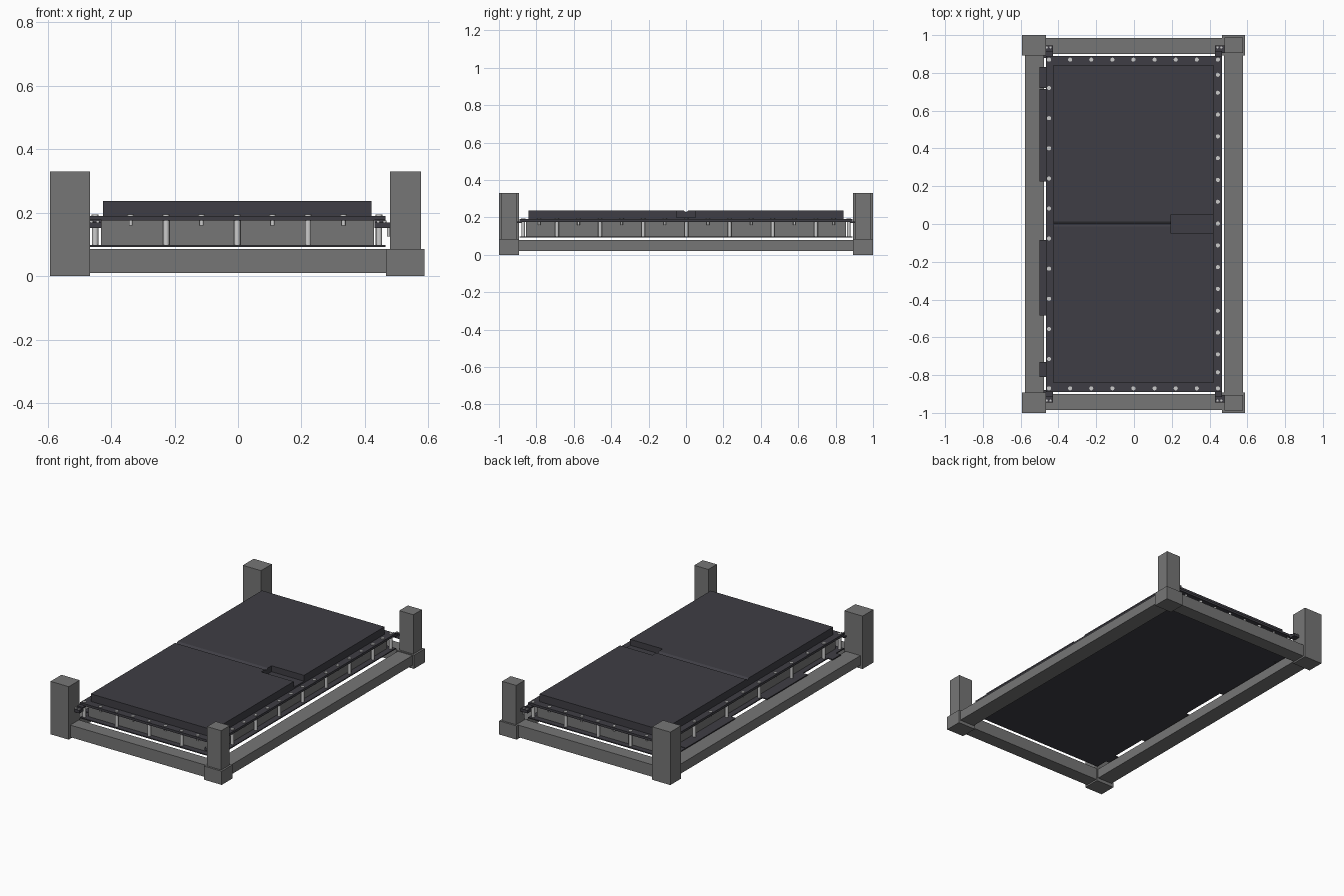
import bpy, bmesh, math
from mathutils import Matrix, Vector

if "Cube" in bpy.data.objects:
    bpy.data.objects.remove(bpy.data.objects["Cube"])


def material(name, rgb):
    m = bpy.data.materials.new(name)
    m.diffuse_color = (*rgb, 1)
    m.use_nodes = True
    m.node_tree.nodes["Principled BSDF"].inputs["Base Color"].default_value = m.diffuse_color
    return m


GREY = material("grey_steel", (0.18, 0.18, 0.18))
DARK = material("dark_charcoal", (0.049, 0.048, 0.058))
LIGHT = material("light_metal", (0.60, 0.60, 0.60))


def finish(bm, name, mat):
    me = bpy.data.meshes.new(name)
    bmesh.ops.recalc_face_normals(bm, faces=bm.faces)
    bm.to_mesh(me)
    bm.free()
    ob = bpy.data.objects.new(name, me)
    bpy.context.collection.objects.link(ob)
    me.materials.append(mat)
    return ob


def boxes(name, mat, *specs):
    """Each spec is (x0, x1, y0, y1, z0, z1)."""
    bm = bmesh.new()
    for x0, x1, y0, y1, z0, z1 in specs:
        c = Vector((x0 + x1, y0 + y1, z0 + z1)) / 2
        s = Matrix.Diagonal((x1 - x0, y1 - y0, z1 - z0, 1))
        bmesh.ops.create_cube(bm, size=1, matrix=Matrix.Translation(c) @ s)
    return finish(bm, name, mat)


def rods(name, mat, specs, sides=12):
    """Vertical cylinders, each spec is (x, y, radius, z0, z1)."""
    bm = bmesh.new()
    for x, y, r, z0, z1 in specs:
        bmesh.ops.create_cone(bm, cap_ends=True, segments=sides, radius1=r, radius2=r,
                              depth=z1 - z0, matrix=Matrix.Translation((x, y, (z0 + z1) / 2)))
    ob = finish(bm, name, mat)
    for p in ob.data.polygons:
        p.use_smooth = abs(p.normal.z) < 0.5
    for e in ob.data.edges:
        a, b = (ob.data.vertices[i].co for i in e.vertices)
        e.use_edge_sharp = abs(a.z - b.z) < 1e-5
    return ob


# Outer frame: beams and corner posts
for end, s in (("front", -1), ("back", 1)):
    ya, yb = sorted((s * 0.90, s * 0.985))
    boxes(end + "_beam", GREY, (-0.47, 0.47, ya, yb, 0.01, 0.085))
    ya, yb = sorted((s * 0.893, s * 1.0))
    boxes(end + "_left_post", GREY, (-0.592, -0.467, ya, yb, 0, 0.33))
    boxes(end + "_right_foot", GREY, (0.467, 0.588, ya, yb, 0, 0.085))
    ya, yb = sorted((s * 0.904, s * 0.988))
    boxes(end + "_right_post", GREY, (0.479, 0.576, ya, yb, 0.085, 0.33))
for side, s in (("left", -1), ("right", 1)):
    xa, xb = sorted((s * 0.476, s * 0.577))
    boxes(side + "_beam", GREY, (xa, xb, -0.894, 0.894, 0.02, 0.08))

# Tray: grey walls, dark top flange, dark bottom plate with side tabs
boxes("tray_walls", GREY, (-0.432, 0.428, -0.855, 0.855, 0.098, 0.176))
boxes("top_flange", DARK, (-0.467, 0.465, -0.89, 0.89, 0.176, 0.19))
boxes("bottom_plate", DARK, (-0.467, 0.465, -0.89, 0.89, 0.092, 0.098))
boxes("side_tabs", DARK, *[(-0.50, -0.466, a, b, 0.092, 0.098) for a, b in
                           ((0.72, 0.83), (0.225, 0.715), (-0.485, -0.085), (-0.81, -0.73))])

# Padded lid with shallow centre groove and grip notch
lid = boxes("lid", DARK, (-0.425, 0.42, -0.843, 0.843, 0.19, 0.237))
notch = boxes("notch_cutter", DARK, (0.196, 0.5, -0.05, 0.05, 0.2, 0.3))
bm = bmesh.new()
tri = [bm.verts.new((-0.6, y, z)) for y, z in ((-0.018, 0.24), (0.018, 0.24), (0, 0.228))]
f = bm.faces.new(tri)
ext = bmesh.ops.extrude_face_region(bm, geom=[f])
bmesh.ops.translate(bm, vec=(1.2, 0, 0),
                    verts=[v for v in ext["geom"] if isinstance(v, bmesh.types.BMVert)])
groove = finish(bm, "groove_cutter", DARK)
bpy.context.view_layer.objects.active = lid
for cutter in (notch, groove):
    cutter.hide_render = True
    mod = lid.modifiers.new("cut", "BOOLEAN")
    mod.operation, mod.solver, mod.object = "DIFFERENCE", "EXACT", cutter
    bpy.ops.object.modifier_apply(modifier=mod.name)
    bpy.data.objects.remove(cutter)

# Fastener positions around the flange; every second one is a long spacer
end_x = [-0.45 + 0.1118 * i for i in range(9)]
right_y = [-0.87, -0.785] + [-0.69 + 0.1154 * i for i in range(13)] + [0.79, 0.87]
left_y = [-0.715 + 0.1594 * i for i in range(10)]
spots = [(x, y, i) for y in (-0.87, 0.87) for i, x in enumerate(end_x)]
spots += [(0.444, y, i) for i, y in enumerate(right_y) if abs(y) < 0.86]
spots += [(-0.45, y, i) for i, y in enumerate(left_y)]
rods("screw_heads", LIGHT, [(x, y, 0.011, 0.19, 0.194) for x, y, i in spots])
rods("spacers", LIGHT, [(x, y, 0.010, 0.098, 0.176) for x, y, i in spots if i % 2 == 0])
rods("screw_tips", LIGHT, [(x, y, 0.007, 0.16, 0.176) for x, y, i in spots if i % 2], 6)

# Corner brackets with bolts, fixed to the posts
brackets, bolts, pins = [], [], []
for sx in (-1, 1):
    for sy in (-1, 1):
        x0, x1 = sorted((sx * 0.43, sx * 0.48))
        y0, y1 = sorted((sy * 0.905, sy * 0.945))
        brackets.append((x0, x1, y0, y1, 0.152, 0.170))
        y0, y1 = sorted((sy * 0.88, sy * 0.915))
        brackets.append((x0, x1 if sx < 0 else 0.465, y0, y1, 0.170, 0.178))
        for dx in (0.442, 0.462):
            bolts.append((sx * dx, sy * 0.935, 0.006, 0.170, 0.176))
        pins.append((sx * 0.474, sy * 0.92, 0.005, 0.125, 0.152))
boxes("corner_brackets", DARK, *brackets)
rods("bracket_bolts", LIGHT, bolts, 8)
rods("bracket_pins", LIGHT, pins, 8)
